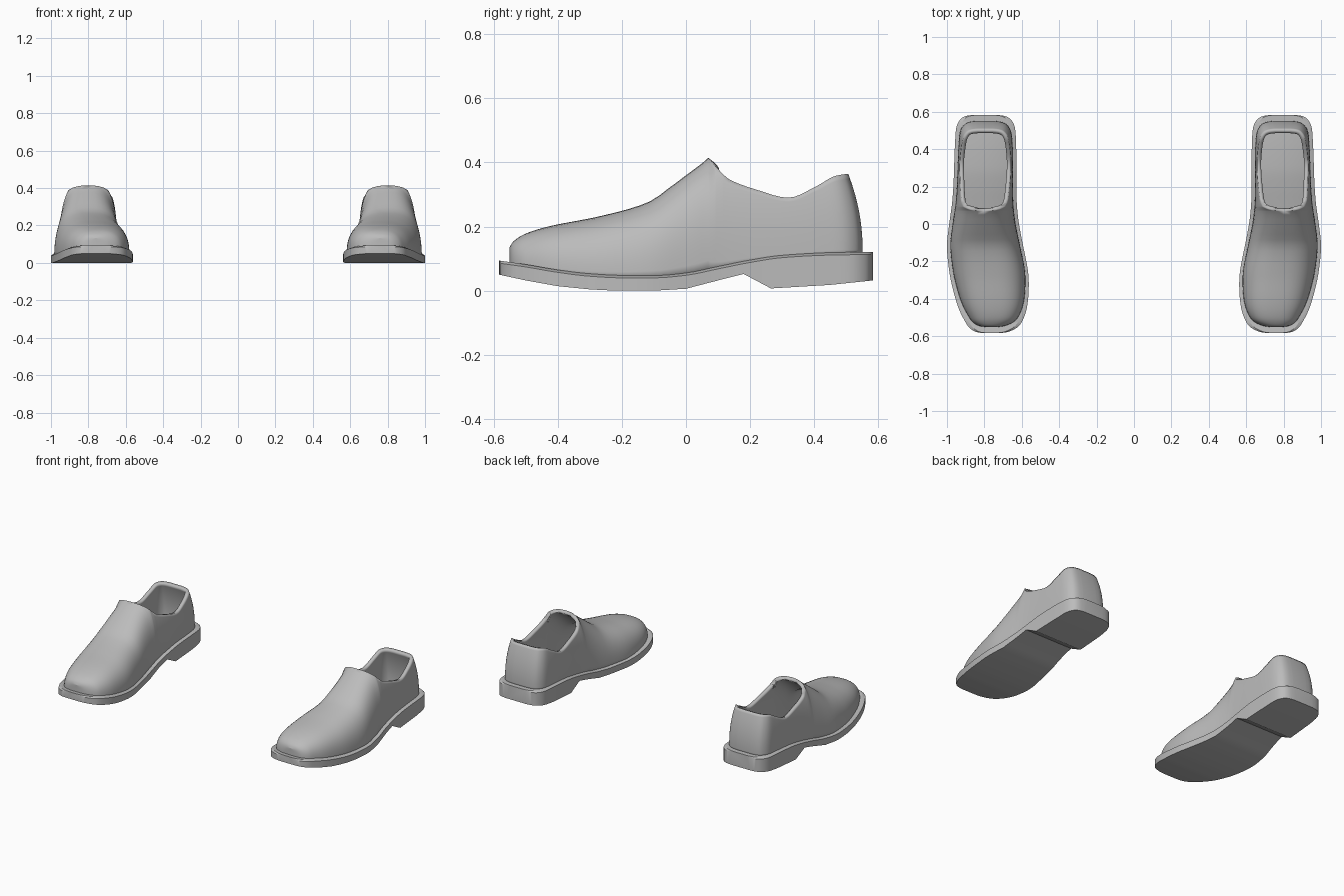
import bpy, bmesh, math
from mathutils import Vector

if "Cube" in bpy.data.objects:
    bpy.data.objects.remove(bpy.data.objects["Cube"])

STEPS = 4    # subdivisions between outline rows
K = 14       # points up each side of the upper

# Plan outline of the sole: y, inner x, outer x
OUTLINE = [(-.583, .72, .80), (-.577, .675, .845), (-.555, .627, .88), (-.52, .598, .904),
           (-.45, .573, .938), (-.35, .563, .968), (-.25, .567, .988), (-.12, .592, 1.0),
           (0, .615, .988), (.10, .626, .974), (.18, .628, .967), (.265, .628, .963),
           (.36, .629, .960), (.45, .631, .956), (.52, .638, .949), (.56, .66, .928),
           (.577, .69, .90), (.583, .73, .86)]
# Side profiles: y, z
BOTTOM = [(-.583, .05), (-.5, .032), (-.4, .014), (-.3, .004), (-.22, 0), (-.1, 0), (0, .006),
          (.10, .032), (.18, .052), (.265, .007), (.45, .018), (.583, .032)]
TOP = [(-.583, .098), (-.5, .086), (-.4, .069), (-.3, .057), (-.2, .052), (-.1, .052),
       (0, .060), (.1, .080), (.2, .100), (.3, .115), (.45, .123), (.583, .125)]
CROWN = [(-.553, .13), (-.54, .152), (-.5, .178), (-.43, .2), (-.27, .232), (-.12, .275),
         (-.04, .33), (0, .36), (.07, .415), (.10, .455), (.3, .46), (.56, .51)]
RIM = [(.07, .415), (.1, .38), (.13, .35), (.22, .315), (.32, .29), (.42, .325),
       (.5, .358), (.56, .366)]


def profile(table, y, smooth=True):
    """Height at y along a side profile."""
    if y <= table[0][0]:
        return table[0][1]
    if y >= table[-1][0]:
        return table[-1][1]
    i = next(k for k in range(len(table) - 1) if table[k + 1][0] >= y)
    (y0, z0), (y1, z1) = table[i], table[i + 1]
    h, t = y1 - y0, (y - y0) / (y1 - y0)
    if not smooth:
        return z0 + (z1 - z0) * t

    def slope(k):
        if k == 0 or k == len(table) - 1:
            return (z1 - z0) / h
        a = (table[k][1] - table[k-1][1]) / (table[k][0] - table[k-1][0])
        b = (table[k+1][1] - table[k][1]) / (table[k+1][0] - table[k][0])
        return 2 * a * b / (a + b) if a * b > 0 else 0
    return (z0 * (2*t**3 - 3*t*t + 1) + z1 * (3*t*t - 2*t**3)
            + h * slope(i) * (t**3 - 2*t*t + t) + h * slope(i + 1) * (t**3 - t*t))


def stations():
    """Smooth spline through the outline rows."""
    rows = [Vector(r) for r in OUTLINE]
    out = []
    for i in range(len(rows) - 1):
        p0, p1, p2 = rows[max(i - 1, 0)], rows[i], rows[i + 1]
        p3 = rows[min(i + 2, len(rows) - 1)]
        for s in range(STEPS):
            t = s / STEPS
            out.append(.5 * (2*p1 + (p2 - p0)*t + (2*p0 - 5*p1 + 4*p2 - p3)*t*t
                             + (3*p1 - p0 - 3*p2 + p3)*t**3))
    return out + [rows[-1]]


def finish(name, bm, angle, thickness=0):
    """Turn the bmesh into a shaded object mirrored to make the pair."""
    mesh = bpy.data.meshes.new(name)
    bm.to_mesh(mesh)
    bm.free()
    ob = bpy.data.objects.new(name, mesh)
    bpy.context.collection.objects.link(ob)
    mesh.materials.append(grey)
    bpy.ops.object.select_all(action='DESELECT')
    ob.select_set(True)
    bpy.context.view_layer.objects.active = ob
    bpy.ops.object.shade_smooth_by_angle(angle=math.radians(angle))
    if thickness:
        mod = ob.modifiers.new("wall", 'SOLIDIFY')
        mod.thickness, mod.offset = thickness, -1
    mod = ob.modifiers.new("pair", 'MIRROR')
    mod.use_mirror_merge = False
    return ob


grey = bpy.data.materials.new("grey")
grey.diffuse_color = (.5, .5, .5, 1)
grey.use_nodes = True
grey.node_tree.nodes["Principled BSDF"].inputs["Base Color"].default_value = grey.diffuse_color
plan = stations()

# Sole with raised toe, heel notch and a slightly sloping welt
bm = bmesh.new()
loops = []
for y, xi, xo in plan:
    b, t = profile(BOTTOM, y, False), profile(TOP, y)
    w = min(.02, (xo - xi) * .25)
    section = [(xi, b), (xi, t - .012), (xi + w, t - .004),
               (xo - w, t - .004), (xo, t - .012), (xo, b)]
    loops.append([bm.verts.new((x, y, z)) for x, z in section])
for a, b in zip(loops, loops[1:]):
    for j in range(6):
        k = (j + 1) % 6
        bm.faces.new((a[j], a[k], b[k], b[j]))
bm.faces.new(loops[0])
bm.faces.new(loops[-1])
bmesh.ops.recalc_face_normals(bm, faces=bm.faces)
finish("sole", bm, 25)

# Upper: arched sections, cut off at the collar behind the instep
sections = [(y * .945, (xi + xo) / 2, max((xo - xi) / 2 - .018, .01)) for y, xi, xo in plan]
extra = [.07, .073, .08, .09, .115]
for e in extra:
    i = next(k for k, s in enumerate(sections) if s[0] > e)
    a, b = sections[i - 1], sections[i]
    t = (e - a[0]) / (b[0] - a[0])
    sections.insert(i, (e, a[1] + (b[1]-a[1])*t, a[2] + (b[2]-a[2])*t))
sections = [(sections[0][0], sections[0][1], 0)] + sections + [(sections[-1][0], sections[-1][1], 0)]

bm = bmesh.new()
loops = []
N = 2.6      # squareness of the arch
for y, cx, half in sections:
    base = profile(TOP, y) - .015
    rise = profile(CROWN, y) - base
    limit = 1.0
    if y > .0701:
        limit = min(1, (profile(RIM, y) - base) / rise)
    end = math.asin(limit ** (N / 2))
    side = []
    for j in range(K + 1):
        a = end * (j / K) ** 1.3
        dx = half * max(math.cos(a), 0) ** (2 / N) if a < math.pi / 2 - 1e-6 else 0
        z = base + rise * math.sin(a) ** (2 / N)
        # the heel counter leans forward towards the collar
        lean = max(0, min(1, (y - .3) / .25)) * .045 * max(0, (z - .13) / .235) ** 2
        side.append((dx, y - lean, z))
    pts = [(cx + d, q, z) for d, q, z in side] + [(cx - d, q, z) for d, q, z in reversed(side)]
    loops.append([bm.verts.new(p) for p in pts])
for a, b in zip(loops, loops[1:]):
    for j in range(2 * K + 1):
        if j != K:
            bm.faces.new((a[j], b[j], b[j + 1], a[j + 1]))
bmesh.ops.remove_doubles(bm, verts=bm.verts, dist=.0004)
bmesh.ops.dissolve_degenerate(bm, edges=bm.edges, dist=.0001)
finish("upper", bm, 60, .022)
